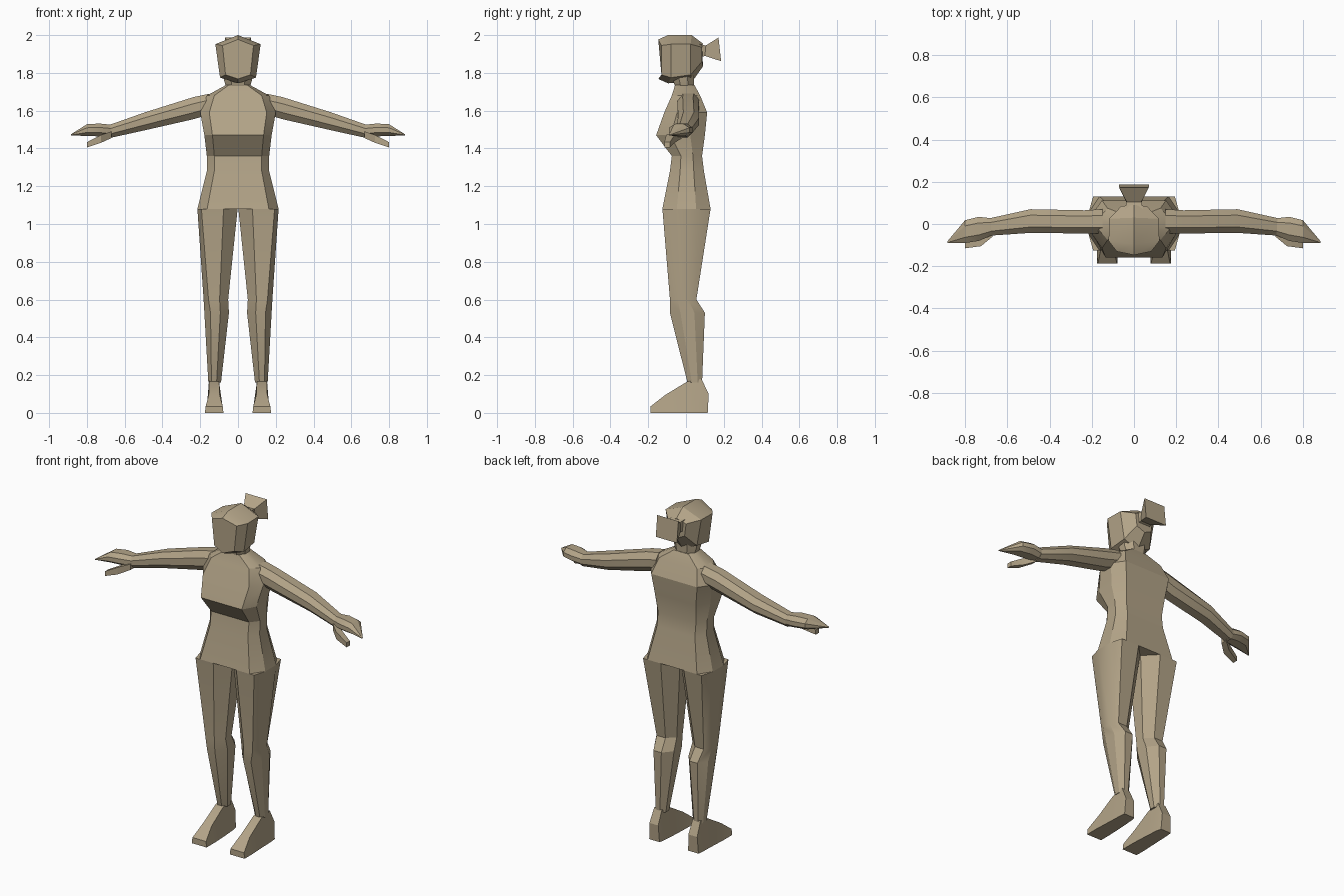
import bpy, bmesh, math

skin = bpy.data.materials.new("tan clay")
skin.diffuse_color = (0.45, 0.37, 0.245, 1)


def loft(name, rings, mirror=False):
    """Skin a list of equal-length point rings, capping both ends."""
    bm = bmesh.new()
    vr = [[bm.verts.new(p) for p in r] for r in rings]
    n = len(vr[0])
    for a, b in zip(vr, vr[1:]):
        for i in range(n):
            j = (i + 1) % n
            bm.faces.new((a[i], a[j], b[j], b[i]))
    bm.faces.new(vr[0][::-1])
    bm.faces.new(vr[-1])
    bmesh.ops.recalc_face_normals(bm, faces=bm.faces[:])
    mesh = bpy.data.meshes.new(name)
    bm.to_mesh(mesh)
    bm.free()
    mesh.materials.append(skin)
    ob = bpy.data.objects.new(name, mesh)
    bpy.context.collection.objects.link(ob)
    bpy.ops.object.select_all(action='DESELECT')
    ob.select_set(True)
    bpy.context.view_layer.objects.active = ob
    bpy.ops.object.shade_smooth_by_angle(angle=math.radians(25))
    if mirror:
        ob.modifiers.new("mirror", 'MIRROR').use_clip = False
    return ob


def octagon(a0, a1, b0, b1, ci, co, cb):
    """Box outline with cut corners: ci, co, cb are fractions of its sides."""
    w, d = a1 - a0, b1 - b0
    return [(a0 + ci * w, b0), (a1 - co * w, b0), (a1, b0 + cb * d), (a1, b1 - cb * d),
            (a1 - co * w, b1), (a0 + ci * w, b1), (a0, b1 - cb * d), (a0, b0 + cb * d)]


def level(x0, x1, y0, y1, z, ci=0.12, co=0.12, cb=0.3):
    return [(x, y, z) for x, y in octagon(x0, x1, y0, y1, ci, co, cb)]


# torso: half width, front, back, height
loft("torso", [level(-w, w, f, b, z) for w, f, b, z in [
    (0.215, -0.125, 0.13, 1.08), (0.165, -0.085, 0.095, 1.28),
    (0.165, -0.075, 0.085, 1.36), (0.178, -0.158, 0.1, 1.47),
    (0.2, -0.115, 0.112, 1.59), (0.165, -0.075, 0.075, 1.68),
    (0.065, -0.058, 0.045, 1.735)]])

# neck
loft("neck", [level(-w, w, f, b, z, 0.25, 0.25) for w, f, b, z in [
    (0.062, -0.055, 0.042, 1.72), (0.075, -0.07, 0.042, 1.765),
    (0.08, -0.075, 0.045, 1.82)]])


# head: rings run from the face backwards
def head_ring(yc, ys, top, w1, z1, w2, z2, chin):
    return [(0, yc, top), (w1, ys, z1), (w2, ys, z2),
            (0, yc, chin), (-w2, ys, z2), (-w1, ys, z1)]


head = loft("head", [
    head_ring(-0.147, -0.13, 1.977, 0.082, 1.945, 0.066, 1.79, 1.768),
    head_ring(-0.095, -0.08, 2.0, 0.12, 1.952, 0.095, 1.775, 1.745),
    head_ring(0.03, 0.025, 2.0, 0.118, 1.952, 0.09, 1.79, 1.75),
    head_ring(0.09, 0.085, 1.955, 0.06, 1.935, 0.05, 1.86, 1.835)])

# ponytail
loft("ponytail", [[(-w, yt, zt), (w, yt, zt), (w, yb, zb), (-w, yb, zb)]
                  for w, yt, zt, yb, zb in [
    (0.045, 0.06, 1.955, 0.06, 1.875), (0.035, 0.105, 1.945, 0.1, 1.89),
    (0.07, 0.172, 1.987, 0.186, 1.862)]])

# legs
loft("leg", [level(x0, x1, f, b, z, 0.35, c, 0.3) for x0, x1, f, b, z, c in [
    (0.002, 0.215, -0.125, 0.13, 1.08, 0.1), (0.052, 0.182, -0.085, 0.055, 0.6, 0.2),
    (0.048, 0.178, -0.085, 0.1, 0.53, 0.25), (0.09, 0.157, 0.008, 0.085, 0.16, 0.25)]],
     mirror=True)

# feet: heel to toe
loft("foot", [[(x0, y, 0), (x1, y, 0), (x1 - t, yt, z), (x0 + t, yt, z)]
              for x0, x1, y, yt, z, t in [
    (0.095, 0.163, 0.115, 0.12, 0.1, 0.005), (0.088, 0.167, 0.085, 0.082, 0.18, 0.014),
    (0.082, 0.17, 0.0, 0.005, 0.165, 0.018), (0.077, 0.175, -0.11, -0.11, 0.095, 0.02),
    (0.077, 0.175, -0.187, -0.187, 0.035, 0.004)]], mirror=True)

# arms and hands: x, front, back, bottom, top
loft("arm", [[(x, y, z) for y, z in octagon(f, b, lo, hi, 0.25, 0.25, 0.3)]
             for x, f, b, lo, hi in [
    (0.15, -0.045, 0.07, 1.58, 1.69), (0.235, -0.045, 0.065, 1.555, 1.672),
    (0.49, -0.042, 0.07, 1.497, 1.592), (0.68, -0.055, 0.028, 1.455, 1.525)]],
     mirror=True)
loft("hand", [[(x, y, z) for y, z in octagon(f, b, lo, hi, 0.25, 0.25, 0.3)]
              for x, f, b, lo, hi in [
    (0.665, -0.05, 0.026, 1.458, 1.525), (0.735, -0.08, 0.034, 1.464, 1.532),
    (0.8, -0.09, 0.018, 1.466, 1.528), (0.884, -0.09, -0.082, 1.469, 1.475)]],
     mirror=True)

# thumbs
loft("thumb", [[(x, f, lo), (x, b, lo), (x, b, hi), (x, f, hi)]
               for x, f, b, lo, hi in [
    (0.67, -0.06, -0.02, 1.455, 1.49), (0.725, -0.105, -0.06, 1.43, 1.472),
    (0.8, -0.115, -0.085, 1.405, 1.433)]], mirror=True)
